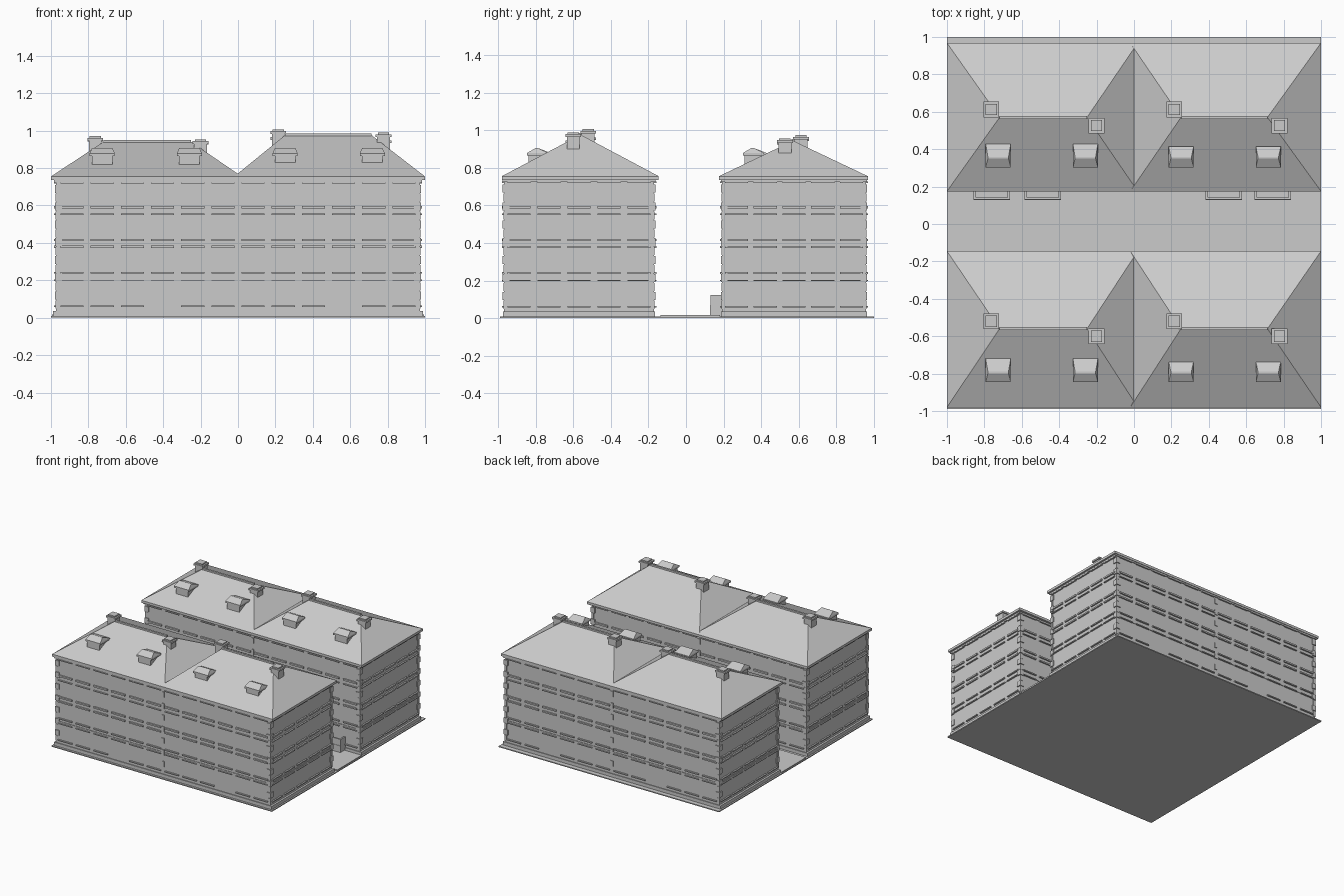
import bpy, bmesh

cube = bpy.data.objects.get("Cube")
if cube:
    bpy.data.objects.remove(cube, do_unlink=True)

GREY = (0.6, 0.6, 0.6, 1)
mat = bpy.data.materials.new("plain_grey")
mat.use_nodes = True
mat.diffuse_color = GREY
mat.node_tree.nodes["Principled BSDF"].inputs["Base Color"].default_value = GREY


def add_box(bm, x, y, z):
    """Box from three (low, high) ranges."""
    loft(bm, [(x, y, z[0]), (x, y, z[1])])


def loft(bm, levels):
    """Stack rectangles given as (x range, y range, z), capped at both ends."""
    rings = [[bm.verts.new((px, py, z)) for px, py in
              ((x[0], y[0]), (x[1], y[0]), (x[1], y[1]), (x[0], y[1]))]
             for x, y, z in levels]
    bm.faces.new(rings[0][::-1])
    bm.faces.new(rings[-1])
    for low, high in zip(rings, rings[1:]):
        for i in range(4):
            j = (i + 1) % 4
            bm.faces.new((low[i], low[j], high[j], high[i]))


def finish(name, bm):
    bmesh.ops.recalc_face_normals(bm, faces=bm.faces)
    mesh = bpy.data.meshes.new(name)
    bm.to_mesh(mesh)
    bm.free()
    mesh.materials.append(mat)
    obj = bpy.data.objects.new(name, mesh)
    bpy.context.collection.objects.link(obj)
    return obj


def box(name, x, y, z):
    bm = bmesh.new()
    add_box(bm, x, y, z)
    return finish(name, bm)


def around(c, half):
    return (c - half, c + half)


def grow(r, d):
    return (r[0] - d, r[1] + d)


WALL_X = (-0.972, 0.972)
OUT = 0.012       # how far sills and lintels stand out

# Sill and lintel courses: (bottom, top)
COURSES = [(0.058, 0.066), (0.197, 0.204), (0.236, 0.245), (0.374, 0.385),
           (0.41, 0.422), (0.55, 0.556), (0.584, 0.597), (0.718, 0.726)]


def build_courses(row, wall_y):
    bm = bmesh.new()
    pitch_x = 0.1613
    pitch_y = (wall_y[1] - wall_y[0]) / 5
    for level, z in enumerate(COURSES):
        # long walls, leaving a gap at each street door
        for i in range(12):
            if level == 0 and i in (3, 9):
                continue
            x = around((i - 5.5) * pitch_x, 0.062)
            add_box(bm, x, (wall_y[0] - OUT, wall_y[0] + OUT), z)
            add_box(bm, x, (wall_y[1] - OUT, wall_y[1] + OUT), z)
        # end walls
        for i in range(5):
            y = around(wall_y[0] + (i + 0.5) * pitch_y, 0.062)
            for wx in WALL_X:
                add_box(bm, around(wx, OUT), y, z)
    finish(row + "_sills_and_lintels", bm)


def build_quoins(row, wall_y):
    bm = bmesh.new()
    z = 0.05
    step = 0.0475
    for n in range(14):
        half = 0.03 if n % 2 else 0.018
        d = 0.007 if n % 2 else 0.003
        zs = (z + n * step, z + (n + 0.9) * step)
        for wy in wall_y:
            for wx in WALL_X:
                inward_x = -half if wx > 0 else half
                inward_y = -half if wy == wall_y[1] else half
                ox = d if wx > 0 else -d
                oy = d if wy == wall_y[1] else -d
                add_box(bm, sorted((wx + ox, wx + inward_x)),
                        sorted((wy + oy, wy + inward_y)), zs)
            if n % 2:
                add_box(bm, around(0, 0.012), around(wy, 0.006), zs)
    finish(row + "_quoins", bm)


def build_roof(name, x, y, ridge_x, ridge_y, ridge_z):
    bm = bmesh.new()
    loft(bm, [(x, y, 0.735), (x, y, 0.755),
              (ridge_x, around(ridge_y, 0.002), ridge_z - 0.01)])
    finish(name + "_roof", bm)
    box(name + "_ridge_cap", ridge_x, around(ridge_y, 0.008),
        (ridge_z - 0.018, ridge_z))


def build_chimney(name, x, y, top):
    bm = bmesh.new()
    add_box(bm, around(x, 0.034), around(y, 0.034), (top - 0.13, top - 0.022))
    add_box(bm, around(x, 0.042), around(y, 0.042), (top - 0.024, top - 0.01))
    add_box(bm, around(x, 0.03), around(y, 0.03), (top - 0.012, top))
    finish(name, bm)


def build_dormer(name, x, front, half, depth):
    bm = bmesh.new()
    add_box(bm, around(x, half - 0.012), (front + 0.007, front + 0.1),
            (0.8, 0.868))
    y = (front, front + depth)
    ridge = (front + 0.046, front + 0.056)
    loft(bm, [(around(x, half), y, 0.865), (around(x, half), y, 0.879),
              (around(x, half - 0.012), ridge, 0.906)])
    finish(name, bm)


# Ground plate and courtyard paving
box("ground_plate", (-1, 1), (-0.99, 1), (0, 0.008))
box("courtyard_paving", (-0.995, 0.995), (-0.135, 0.18), (0.004, 0.016))

# Row: walls y, eaves y, ridge y, ridge heights, chimney y (outer, inner), dormer front
ROWS = {
    "front_row": ((-0.968, -0.17), (-0.98, -0.145), -0.56, (0.95, 0.985),
                  (-0.52, -0.6), -0.845),
    "back_row": ((0.192, 0.957), (0.175, 0.968), 0.57, (0.945, 0.953),
                 (0.612, 0.526), 0.303),
}

for row, (wall_y, eave_y, ridge_y, ridges, stack_y, dormer_y) in ROWS.items():
    box(row + "_walls", WALL_X, wall_y, (0, 0.74))
    box(row + "_plinth", grow(WALL_X, 0.016), grow(wall_y, 0.006), (0, 0.035))
    box(row + "_belt_course", grow(WALL_X, 0.004), grow(wall_y, 0.004),
        (0.2, 0.216))
    box(row + "_cornice", grow(WALL_X, 0.013), grow(wall_y, 0.007),
        (0.724, 0.74))
    build_courses(row, wall_y)
    build_quoins(row, wall_y)

    # The left-hand and right-hand houses of each row
    houses = (("west_house", -1, (-1, 0.02), (-0.72, -0.25), ridges[0]),
              ("east_house", 0, (-0.02, 1), (0.25, 0.715), ridges[1]))
    for house, x0, span, ridge_x, ridge_z in houses:
        name = row + "_" + house
        build_roof(name, span, eave_y, ridge_x, ridge_y, ridge_z)
        shift = -0.022 if x0 else 0
        build_chimney(name + "_tall_chimney", x0 + 0.215 + shift * -1, stack_y[0],
                      ridge_z + 0.022)
        build_chimney(name + "_short_chimney", x0 + 0.778 - shift, stack_y[1],
                      ridge_z + 0.004)
        half, depth = (0.067, 0.125) if x0 else (0.067, 0.112)
        for side, dx in (("left", 0.252), ("right", 0.718)):
            build_dormer(name + "_" + side + "_dormer", x0 + dx - shift,
                         dormer_y, half, depth)

# Courtyard porches with a low parapet
for i, x in enumerate((-0.76, -0.488, 0.48, 0.742)):
    bm = bmesh.new()
    add_box(bm, around(x, 0.098), (0.127, 0.2), (0.008, 0.07))
    add_box(bm, around(x, 0.098), (0.13, 0.143), (0.07, 0.122))
    for s in (-1, 1):
        add_box(bm, around(x + s * 0.0915, 0.0065), (0.143, 0.2), (0.07, 0.122))
    finish("porch_%d" % (i + 1), bm)
